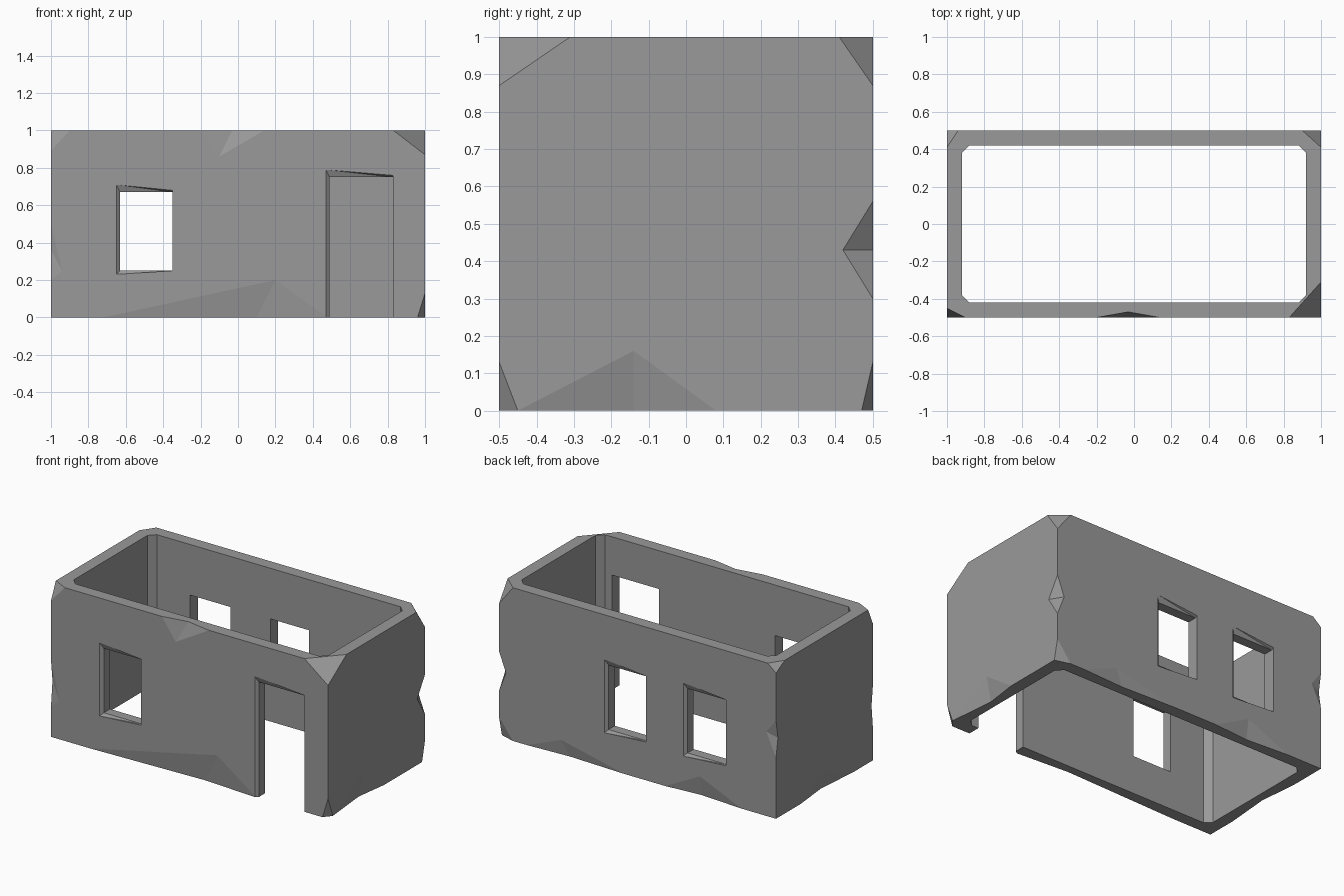
import bpy, bmesh
from mathutils import Vector

if "Cube" in bpy.data.objects:
    bpy.data.objects.remove(bpy.data.objects["Cube"])

HALF = (1.0, 0.5)


def hull_object(name, points):
    bm = bmesh.new()
    for p in points:
        bm.verts.new(p)
    bmesh.ops.convex_hull(bm, input=bm.verts)
    loose = [v for v in bm.verts if not v.link_faces]
    bmesh.ops.delete(bm, geom=loose, context='VERTS')
    bmesh.ops.recalc_face_normals(bm, faces=bm.faces)
    me = bpy.data.meshes.new(name)
    bm.to_mesh(me)
    bm.free()
    ob = bpy.data.objects.new(name, me)
    bpy.context.collection.objects.link(ob)
    return ob


def box_points(x0, x1, y0, y1, z0, z1):
    return [(x, y, z) for x in (x0, x1) for y in (y0, y1) for z in (z0, z1)]


def cut(points):
    cutter = hull_object("cutter", points)
    cutter.hide_render = True
    mod = house.modifiers.new("cut", 'BOOLEAN')
    mod.operation = 'DIFFERENCE'
    mod.solver = 'EXACT'
    mod.object = cutter
    bpy.context.view_layer.objects.active = house
    bpy.ops.object.modifier_apply(modifier=mod.name)
    bpy.data.objects.remove(cutter)


def chip(*points):
    """Knock a tetrahedral flake off an edge or corner of the outer block."""
    pts = [Vector(p) for p in points]
    out = sum(pts, Vector()) / 4
    for axis, planes in enumerate(((-1, 1), (-.5, .5), (0, 1))):
        for side, plane in zip((-1, 1), planes):
            if sum(abs(p[axis] - plane) < 1e-5 for p in pts) >= 3:
                out[axis] = plane + side * 0.1
    cut(pts + [out])


def corner_chip(sx, sy, z, dx, dy, dz):
    x, y = sx * HALF[0], sy * HALF[1]
    inward = -1 if z else 1
    chip((x, y, z), (x - sx * dx, y, z), (x, y - sy * dy, z), (x, y, z + inward * dz))


def opening(x0, x1, z0, z1, side):
    """Hole through one long wall, with a shallow worn flare on its outer top and one side."""
    lo, hi = sorted((side * 0.38, side * 0.6))
    cut(box_points(x0, x1, lo, hi, z0, z1))
    near, far = (x0, x1) if side < 0 else (x1, x0)
    inner = [(x, side * .484, z) for x in (x0, x1) for z in (z0, z1)]
    outer = [(near + side * .02, side * .501, z0 - .02), (near + side * .02, side * .501, z1 + .04),
             (far, side * .501, z0), (far, side * .501, z1 + .01)]
    cut(inner + outer)


# Wall block in dark grey stone
house = hull_object("house_walls", box_points(-1, 1, -.5, .5, 0, 1))
stone = bpy.data.materials.new("dark_stone")
stone.diffuse_color = (.32, .32, .32, 1)
stone.use_nodes = True
stone.node_tree.nodes["Principled BSDF"].inputs["Base Color"].default_value = stone.diffuse_color
house.data.materials.append(stone)

# Flakes off corners
corner_chip(1, -1, 1, .17, .19, .13)
corner_chip(1, 1, 1, .10, .09, .13)
corner_chip(-1, -1, 1, .10, .05, .11)
corner_chip(-1, 1, 1, .06, .09, .05)
corner_chip(1, -1, 0, .04, .05, .13)
corner_chip(1, 1, 0, .10, .03, .13)

# Flakes off long edges: two ends, then a point on each adjoining face
chip((-.2, -.5, 1), (.14, -.5, 1), (-.1, -.5, .86), (-.03, -.47, 1))
chip((-.72, -.5, 0), (.48, -.5, 0), (.2, -.5, .2), (.1, -.475, 0))
chip((1, -.45, 0), (1, .08, 0), (1, -.14, .16), (.97, -.14, 0))
chip((1, .5, .3), (1, .5, .56), (1, .42, .43), (.95, .5, .43))
chip((-1, -.5, .2), (-1, -.5, .5), (-.94, -.5, .25), (-1, -.485, .36))
chip((-1, .5, .4), (-1, .5, .64), (-.93, .5, .55), (-1, .48, .52))
chip((-.75, .5, 0), (-.2, .5, 0), (-.45, .5, .13), (-.45, .48, 0))
chip((.1, .5, 0), (.8, .5, 0), (.55, .5, .1), (.5, .485, 0))
chip((-1, -.3, 0), (-1, .25, 0), (-1, 0, .13), (-.975, 0, 0))

# Open interior with blunted vertical corners
c = .04
cut([(sx * x, sy * y, z) for sx in (-1, 1) for sy in (-1, 1) for z in (-.2, 1.2)
     for x, y in ((.92, .42 - c), (.92 - c, .42))])

# Door and windows
opening(.49, .83, -.1, .75, -1)
opening(-.63, -.35, .25, .67, -1)
opening(-.64, -.35, .25, .67, 1)
opening(-.06, .22, .25, .67, 1)
